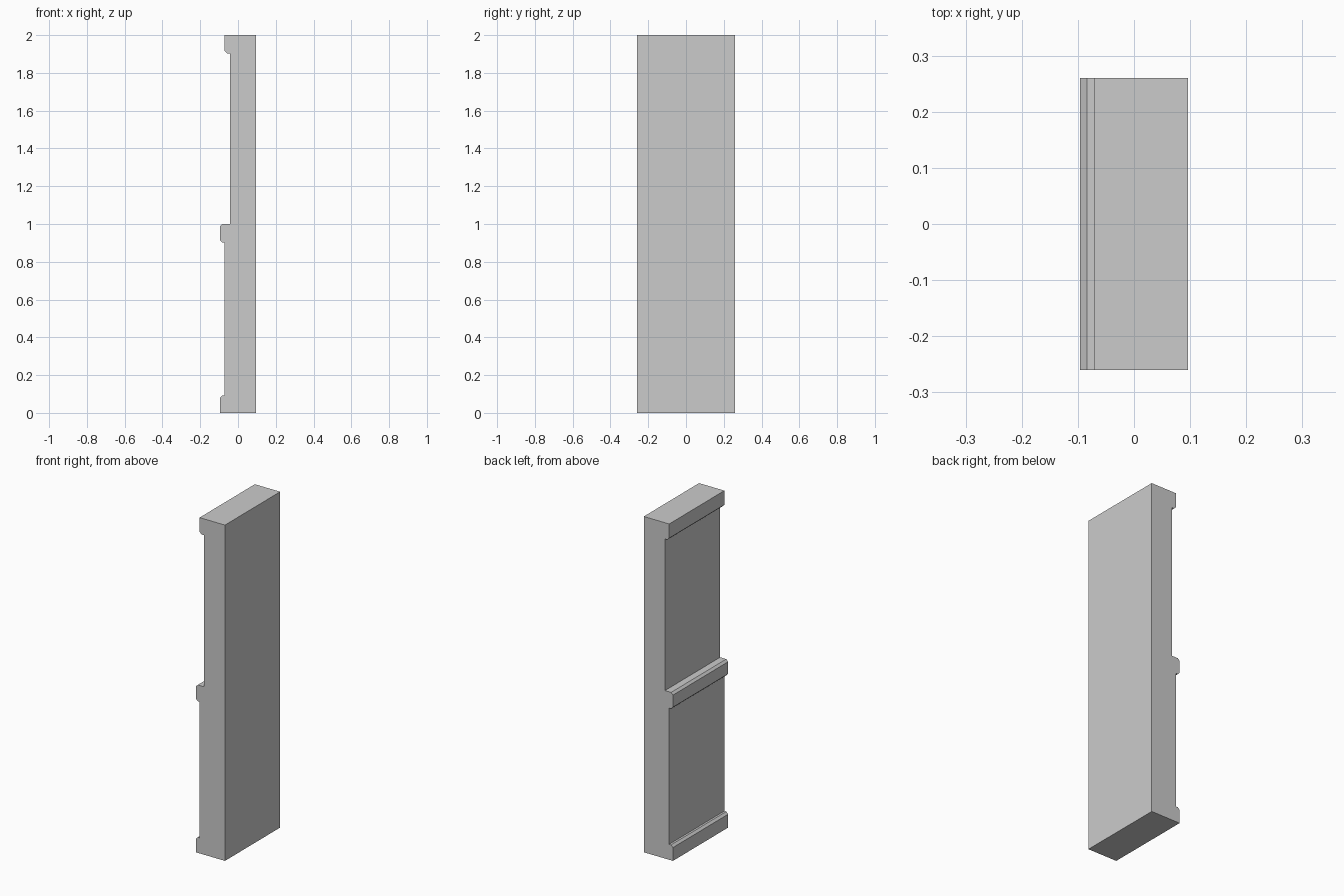
import bpy, bmesh
from mathutils import Vector

if "Cube" in bpy.data.objects:
    bpy.data.objects.remove(bpy.data.objects["Cube"])

HALF_WIDTH = 0.26
BACK, RIM, LOWER, UPPER = 0.096, -0.096, -0.071, -0.043
C = 0.0125  # chamfer size

# Side profile (x, z) of the wall panel: base ledge, middle rail, top rail
profile = [
    (BACK, 0), (BACK, 2),
    # top rail
    (LOWER, 2), (LOWER, 1.903 + C), (LOWER + C, 1.903), (UPPER, 1.903),
    # middle rail
    (UPPER, 1.0), (RIM + C, 1.0), (RIM, 1.0 - C),
    (RIM, 0.903 + C), (RIM + C, 0.903), (LOWER, 0.903),
    # base ledge
    (LOWER, 0.092), (RIM + C, 0.092), (RIM, 0.092 - C), (RIM, 0),
]

# Extrude the profile across the panel width
bm = bmesh.new()
face = bm.faces.new([bm.verts.new((x, -HALF_WIDTH, z)) for x, z in profile])
ext = bmesh.ops.extrude_face_region(bm, geom=[face], use_keep_orig=True)
moved = [g for g in ext["geom"] if isinstance(g, bmesh.types.BMVert)]
bmesh.ops.translate(bm, verts=moved, vec=Vector((0, 2 * HALF_WIDTH, 0)))
bmesh.ops.recalc_face_normals(bm, faces=bm.faces)

mesh = bpy.data.meshes.new("wall_panel")
bm.to_mesh(mesh)
bm.free()
bpy.context.collection.objects.link(bpy.data.objects.new("wall_panel", mesh))
